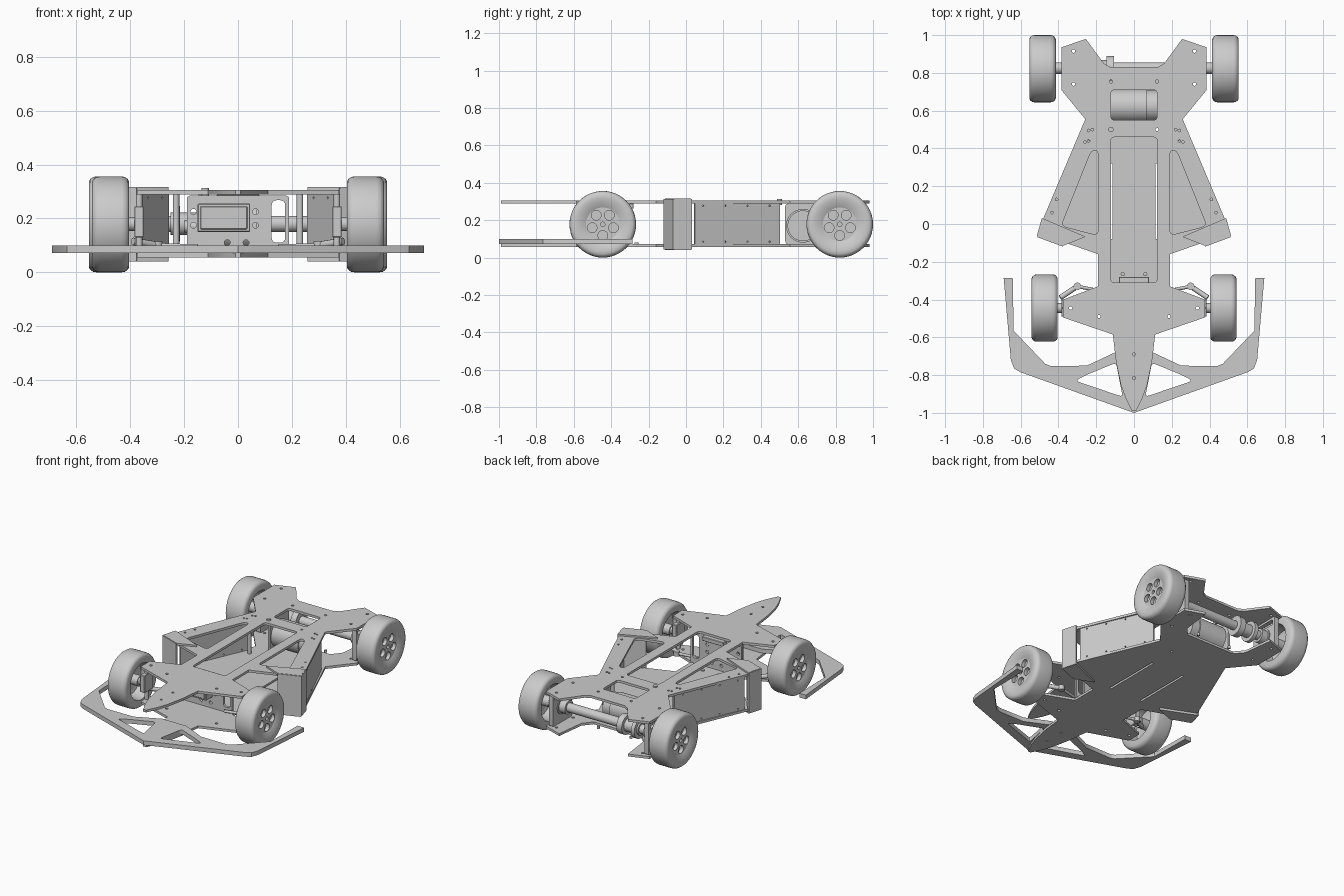
import bpy, bmesh, math
from mathutils import Matrix, Vector

if "Cube" in bpy.data.objects:
    bpy.data.objects.remove(bpy.data.objects["Cube"])


def finish(name, me, matrix=Matrix(), mirror=False, angle=35):
    me.transform(matrix)
    me.polygons.foreach_set("use_smooth", [True] * len(me.polygons))
    me.set_sharp_from_angle(angle=math.radians(angle))
    me.name = name
    ob = bpy.data.objects.new(name, me)
    bpy.context.collection.objects.link(ob)
    if mirror:
        m = ob.modifiers.new("mirror", 'MIRROR')
        m.use_mirror_merge = False
    return ob


def circle(x, y, r, n=12):
    return [(x + r * math.cos(i * math.tau / n), y + r * math.sin(i * math.tau / n)) for i in range(n)]


def rounded(pts, r=0.02, n=4):
    out = []
    for i, p in enumerate(pts):
        p = Vector(p)
        a, b = Vector(pts[i - 1]) - p, Vector(pts[(i + 1) % len(pts)]) - p
        a = p + a.normalized() * min(r, a.length * 0.45)
        b = p + b.normalized() * min(r, b.length * 0.45)
        for k in range(n + 1):
            t = k / n
            out.append(tuple(a * (1 - t) ** 2 + p * 2 * t * (1 - t) + b * t * t))
    return out


def plate(name, outline, holes, thick, matrix=Matrix(), mirror=False):
    """Flat sheet with holes, centred on its local z."""
    cu = bpy.data.curves.new(name, 'CURVE')
    cu.dimensions = '2D'
    cu.fill_mode = 'BOTH'
    cu.extrude = thick / 2
    for loop in [outline] + holes:
        s = cu.splines.new('POLY')
        s.points.add(len(loop) - 1)
        for p, (x, y) in zip(s.points, loop):
            p.co = (x, y, 0, 1)
        s.use_cyclic_u = True
    tmp = bpy.data.objects.new("tmp", cu)
    bpy.context.collection.objects.link(tmp)
    bpy.context.view_layer.update()
    me = bpy.data.meshes.new_from_object(tmp.evaluated_get(bpy.context.evaluated_depsgraph_get()))
    bpy.data.objects.remove(tmp)
    bm = bmesh.new()
    bm.from_mesh(me)
    bmesh.ops.remove_doubles(bm, verts=bm.verts, dist=1e-5)
    bmesh.ops.recalc_face_normals(bm, faces=bm.faces)
    bm.to_mesh(me)
    bm.free()
    return finish(name, me, matrix, mirror)


def cyl(name, p0, p1, r, seg=24, mirror=False):
    p0, p1 = Vector(p0), Vector(p1)
    bm = bmesh.new()
    bmesh.ops.create_cone(bm, cap_ends=True, segments=seg, radius1=r, radius2=r, depth=(p1 - p0).length)
    me = bpy.data.meshes.new(name)
    bm.to_mesh(me)
    bm.free()
    rot = (p1 - p0).to_track_quat('Z', 'Y').to_matrix().to_4x4()
    return finish(name, me, Matrix.Translation((p0 + p1) / 2) @ rot, mirror)


def box(name, lo, hi, mirror=False):
    bm = bmesh.new()
    bmesh.ops.create_cube(bm, size=1)
    for v in bm.verts:
        v.co = [(a + b) / 2 + c * (b - a) for a, b, c in zip(lo, hi, v.co)]
    bmesh.ops.bevel(bm, geom=bm.edges[:], offset=0.003, segments=1, affect='EDGES')
    me = bpy.data.meshes.new(name)
    bm.to_mesh(me)
    bm.free()
    return finish(name, me, Matrix(), mirror, 20)


def frame(ax, ay, origin):
    """Matrix whose local x and y point along ax and ay."""
    ax, ay = Vector(ax).normalized(), Vector(ay).normalized()
    return Matrix.Translation(origin) @ Matrix((ax, ay, ax.cross(ay))).transposed().to_4x4()


def flip(pts):
    return [(-x, y) for x, y in reversed(pts)]


def both(half):
    return half + flip(half)


def rect(x0, y0, x1, y1):
    return [(x0, y0), (x1, y0), (x1, y1), (x0, y1)]


def at_z(z):
    return Matrix.Translation((0, 0, z))


# Top and bottom chassis plates
body = [(0.01, -0.99), (0.045, -0.92), (0.07, -0.85), (0.095, -0.73), (0.112, -0.585), (0.375, -0.495),
        (0.375, -0.40), (0.19, -0.33), (0.19, -0.16), (0.375, -0.095), (0.48, 0.03), (0.258, 0.555),
        (0.385, 0.71), (0.385, 0.935), (0.255, 0.98)]
screws = [(0.185, -0.49), (0.335, -0.445), (0.32, 0.74), (0.32, 0.915), (0.122, 0.755)]
slots = [(0.24, 0.495), (0.26, 0.435), (0.22, 0.5), (0.24, 0.44), (0.435, 0.06), (0.41, 0.13)]
holes = [circle(0, -0.69, 0.008), circle(0, -0.815, 0.008), circle(0.122, 0.5, 0.008)]
holes += [circle(s * x, y, 0.009) for x, y in screws for s in (1, -1)]
pod = rounded([(0.19, -0.06), (0.385, -0.01), (0.225, 0.39), (0.19, 0.39)], 0.03)
windows = [rounded(rect(-0.122, -0.31, 0.122, 0.46)), rounded(rect(-0.122, 0.55, 0.122, 0.71)), pod, flip(pod)]
small = [circle(s * x, y, 0.007, 8) for x, y in slots for s in (1, -1)]
plate("top_plate", both(body + [(0.16, 0.85), (0.125, 0.83)]), holes + windows + small, 0.016, at_z(0.297))
under = [rounded(rect(s * 0.12 - 0.007, -0.08, s * 0.12 + 0.007, 0.32), 0.007) for s in (1, -1)]
plate("bottom_plate", both(body + [(0.23, 0.78), (0.18, 0.72)]), holes + under, 0.016, at_z(0.064))

# Front bumper with two openings
bump = [(0.0, -1.0), (0.60, -0.785), (0.635, -0.765), (0.652, -0.72), (0.69, -0.285), (0.642, -0.285),
        (0.637, -0.565), (0.47, -0.74), (0.44, -0.752), (0.25, -0.75), (0.09, -0.675)]
gap = rounded([(0.255, -0.80), (0.095, -0.735), (0.06, -0.915), (0.31, -0.83)], 0.02)
plate("front_bumper", bump + flip(bump[1:]), [gap, flip(gap)], 0.028, at_z(0.086))

# Side pods: slanted wall and wrap-around guard
a, b = Vector((0.262, 0.50, 0.072)), Vector((0.463, 0.045, 0.072))
plate("pod_wall", rect(0, 0, (b - a).length, 0.217), [circle(0.06 + i * 0.13, h, 0.005, 8)
      for i in range(4) for h in (0.012, 0.205)], 0.012, frame(b - a, (0, 0, 1), a), True)
guard = [(0.255, -0.068), (0.375, -0.115), (0.51, -0.065), (0.483, 0.03)]
for n, z in (("guard_top", 0.309), ("guard_bottom", 0.048)):
    plate(n, rounded(guard, 0.008), [], 0.014, at_z(z), True)
for n, p, q in (("guard_side", guard[2], guard[3]), ("guard_front", guard[1], guard[2])):
    p, q = Vector((*p, 0.042)), Vector((*q, 0.042))
    plate(n, rect(0, 0, (q - p).length, 0.272), [], 0.010, frame(q - p, (0, 0, 1), p), True)

# Steering servo and its mounting bulkhead
plate("servo_bulkhead", rounded(rect(-0.19, 0.075, 0.19, 0.285), 0.015),
      [rounded(rect(0.125, 0.11, 0.175, 0.268))] + [circle(x, z, 0.011) for x, z in
      ((-0.165, 0.175), (-0.165, 0.225), (0.065, 0.175), (0.065, 0.225), (-0.04, 0.11), (0.03, 0.11))],
      0.016, frame((1, 0, 0), (0, 0, 1), (0, -0.325, 0)))
box("servo_body", (-0.15, -0.40, 0.15), (0.045, -0.33, 0.255))
box("servo_lid", (-0.14, -0.405, 0.16), (0.035, -0.395, 0.245))
box("bulkhead_bracket", (-0.08, -0.318, 0.262), (0.08, -0.28, 0.29))
for x in (-0.06, 0.06):
    cyl("bracket_screw", (x, -0.265, 0.07), (x, -0.265, 0.08), 0.011, 12)

# Front steering uprights, axles and steering arms
box("front_upright", (0.35, -0.49, 0.13), (0.385, -0.40, 0.245), True)
cyl("kingpin", (0.367, -0.445, 0.07), (0.367, -0.445, 0.29), 0.012, 16, True)
cyl("front_axle", (0.36, -0.445, 0.18), (0.50, -0.445, 0.18), 0.026, 20, True)
cyl("steering_arm", (0.39, -0.39, 0.115), (0.30, -0.33, 0.10), 0.014, 12, True)
cyl("steering_joint", (0.30, -0.33, 0.085), (0.30, -0.33, 0.115), 0.02, 16, True)
cyl("tie_rod", (0.30, -0.33, 0.10), (0.15, -0.36, 0.095), 0.009, 12, True)

# Pod standoffs and antenna stub
cyl("pod_standoff", (0.23, 0.45, 0.07), (0.23, 0.45, 0.292), 0.012, 12, True)
cyl("antenna_stub", (-0.122, 0.5, 0.28), (-0.122, 0.5, 0.313), 0.014, 16)

# Motor and its mount
cyl("motor_can", (-0.13, 0.625, 0.17), (0.07, 0.625, 0.17), 0.09, 40)
cyl("motor_cap", (0.07, 0.625, 0.17), (0.125, 0.625, 0.17), 0.082, 40)
cyl("motor_pinion", (-0.20, 0.625, 0.17), (-0.12, 0.625, 0.17), 0.022, 16)
plate("motor_mount", rounded(rect(0.53, 0.072, 0.73, 0.289), 0.02), [circle(0.625, 0.17, 0.025)], 0.015,
      frame((0, 1, 0), (0, 0, 1), (-0.14, 0, 0)))

# Rear axle with gear, collars and bulkheads
AY = 0.825
cyl("rear_axle", (-0.48, AY, 0.18), (0.48, AY, 0.18), 0.03)
cyl("spur_gear", (-0.145, AY, 0.18), (-0.105, AY, 0.18), 0.064, 40)
cyl("gear_hub", (-0.25, AY, 0.18), (-0.14, AY, 0.18), 0.042)
cyl("diff_plate", (-0.24, AY, 0.18), (-0.215, AY, 0.18), 0.066, 32)
cyl("axle_collar", (0.29, AY, 0.18), (0.335, AY, 0.18), 0.045, 24, True)
plate("rear_bulkhead", rounded(rect(0.725, 0.072, 0.925, 0.289), 0.01),
      [circle(AY, 0.18, 0.04, 20), rounded(rect(0.745, 0.24, 0.905, 0.275), 0.01)],
      0.03, frame((0, 1, 0), (0, 0, 1), (0.355, 0, 0)), True)
cyl("bearing_carrier", (0.335, AY, 0.18), (0.385, AY, 0.18), 0.055, 28, True)


# Wheels: lathed tyre plus a web with five blind holes
def wheel(name, x, y, w):
    h = w / 2
    prof = [(-h, .12), (-h, .158), (-h + .005, .168), (-h + .016, .176), (-h + .028, .178), (h - .028, .178),
            (h - .016, .176), (h - .005, .168), (h, .158), (h, .14), (h - .004, .12), (h - .012, .098),
            (h - .016, .09), (h - .05, .09), (h - .055, .112), (-h + .01, .118)]
    bm = bmesh.new()
    vs = [bm.verts.new((px, 0, r)) for px, r in prof]
    es = [bm.edges.new((vs[i - 1], vs[i])) for i in range(len(vs))]
    bmesh.ops.spin(bm, geom=vs + es, cent=(0, 0, 0), axis=(1, 0, 0), angle=math.tau, steps=48, use_merge=True)
    bmesh.ops.remove_doubles(bm, verts=bm.verts, dist=1e-5)
    bmesh.ops.recalc_face_normals(bm, faces=bm.faces)
    me = bpy.data.meshes.new(name)
    bm.to_mesh(me)
    bm.free()
    finish(name + "_tyre", me, Matrix.Translation((x, y, 0.178)), True)
    web = [circle(0.06 * math.cos(t), 0.06 * math.sin(t), 0.026, 20)
           for t in (-math.pi / 2 + i * math.tau / 5 for i in range(5))]
    plate(name + "_web", circle(0, 0, 0.0915, 48), web + [circle(0, 0, 0.012)], 0.024,
          frame((0, 1, 0), (0, 0, 1), (x + h - .028, y, 0.178)), True)
    cyl(name + "_back", (x + h - .05, y, 0.178), (x + h - .04, y, 0.178), 0.0915, 48, True)
    cyl(name + "_hub", (x - h + .01, y, 0.178), (x + h - .045, y, 0.178), 0.034, 24, True)


wheel("front_wheel", 0.473, -0.445, 0.138)
wheel("rear_wheel", 0.484, AY - 0.003, 0.14)
